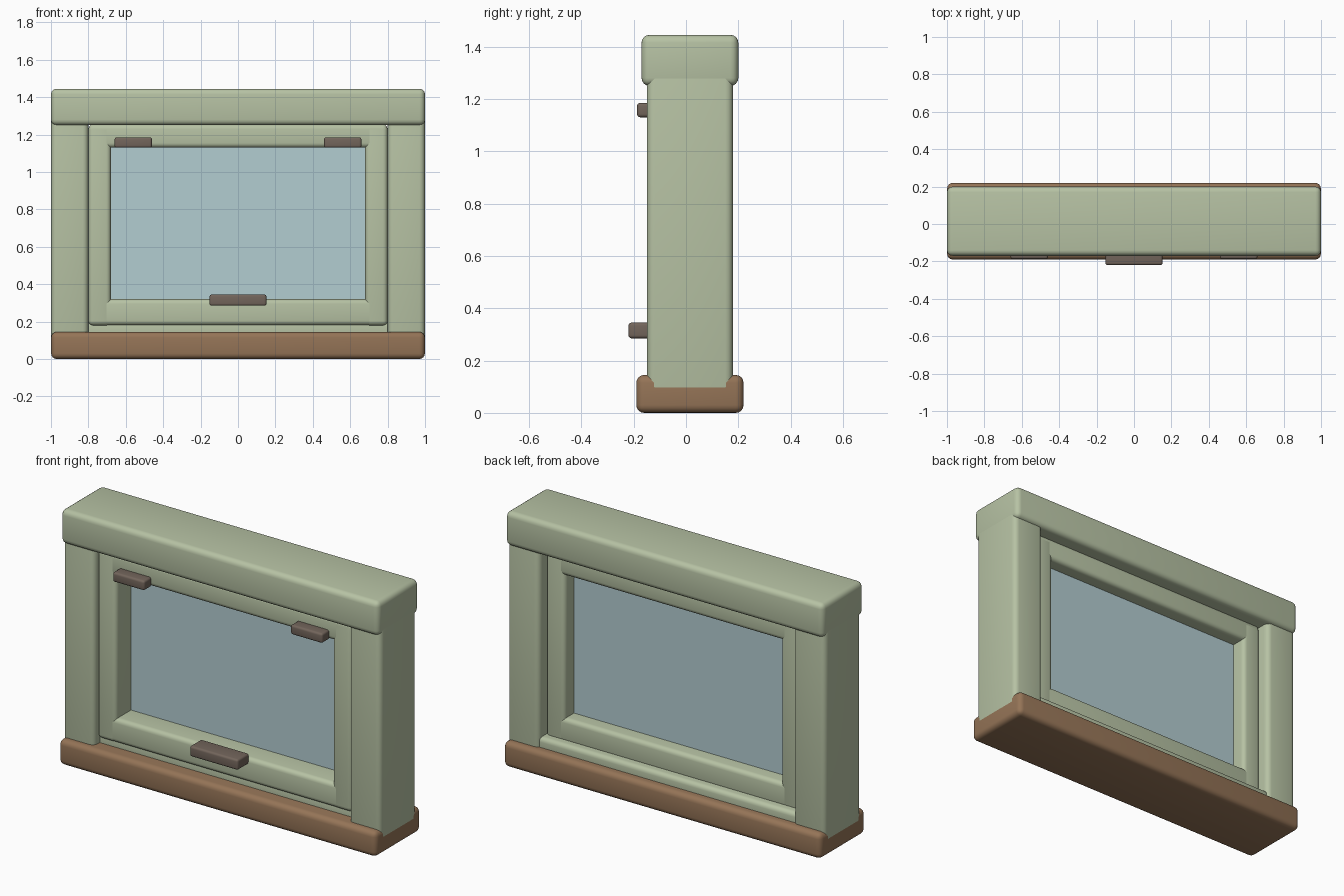
import bpy
from mathutils import Vector

old = bpy.data.objects.get("Cube")
if old:
    bpy.data.objects.remove(old, do_unlink=True)


def material(name, rgb):
    m = bpy.data.materials.new(name)
    m.use_nodes = True
    color = (*rgb, 1.0)
    m.diffuse_color = color
    m.node_tree.nodes["Principled BSDF"].inputs["Base Color"].default_value = color
    return m


sage = material("sage paint", (0.47, 0.54, 0.37))
wood = material("brown wood", (0.30, 0.175, 0.095))
metal = material("dark bronze", (0.17, 0.13, 0.105))
glass = material("pale blue glass", (0.45, 0.61, 0.64))


def box(name, low, high, mat, bevel=0.0):
    """Rounded box between two opposite corners."""
    low, high = Vector(low), Vector(high)
    bpy.ops.mesh.primitive_cube_add(size=1, location=(low + high) / 2)
    ob = bpy.context.object
    ob.name = name
    ob.scale = high - low
    bpy.ops.object.transform_apply(location=False, rotation=False, scale=True)
    ob.data.materials.append(mat)
    if bevel:
        mod = ob.modifiers.new("rounded edges", "BEVEL")
        mod.width = bevel
        mod.segments = 4
        bpy.ops.object.modifier_apply(modifier=mod.name)
        bpy.ops.object.shade_smooth_by_angle()
    return ob


def pair(name, low, high, mat, bevel):
    """One box on each side of x = 0; low and high are given for +x."""
    box("left_" + name, low, high, mat, bevel)
    box("right_" + name, (-high[0], *low[1:]), (-low[0], *high[1:]), mat, bevel)


# Outer frame
box("sill", (-0.999, -0.19, 0), (0.999, 0.22, 0.145), wood, 0.03)
box("header", (-1, -0.17, 1.25), (1, 0.2, 1.445), sage, 0.03)
pair("jamb", (0.8, -0.15, 0.07), (0.9995, 0.18, 1.38), sage, 0.03)
box("bottom_frame_rail", (-0.82, -0.1, 0.1), (0.82, 0.17, 0.2), sage, 0.025)

# Sash
pair("sash_stile", (0.68, -0.125, 0.18), (0.8, 0.12, 1.25), sage, 0.025)
box("sash_bottom_rail", (-0.799, -0.1245, 0.181), (0.799, 0.1195, 0.32), sage, 0.025)
box("sash_top_rail", (-0.799, -0.1245, 1.13), (0.799, 0.1195, 1.255), sage, 0.025)
box("glass_pane", (-0.7, 0.01, 0.3), (0.7, 0.035, 1.15), glass)

# Hardware
pair("hinge", (0.46, -0.187, 1.13), (0.66, -0.115, 1.185), metal, 0.012)
box("handle", (-0.152, -0.22, 0.285), (0.152, -0.115, 0.345), metal, 0.012)
